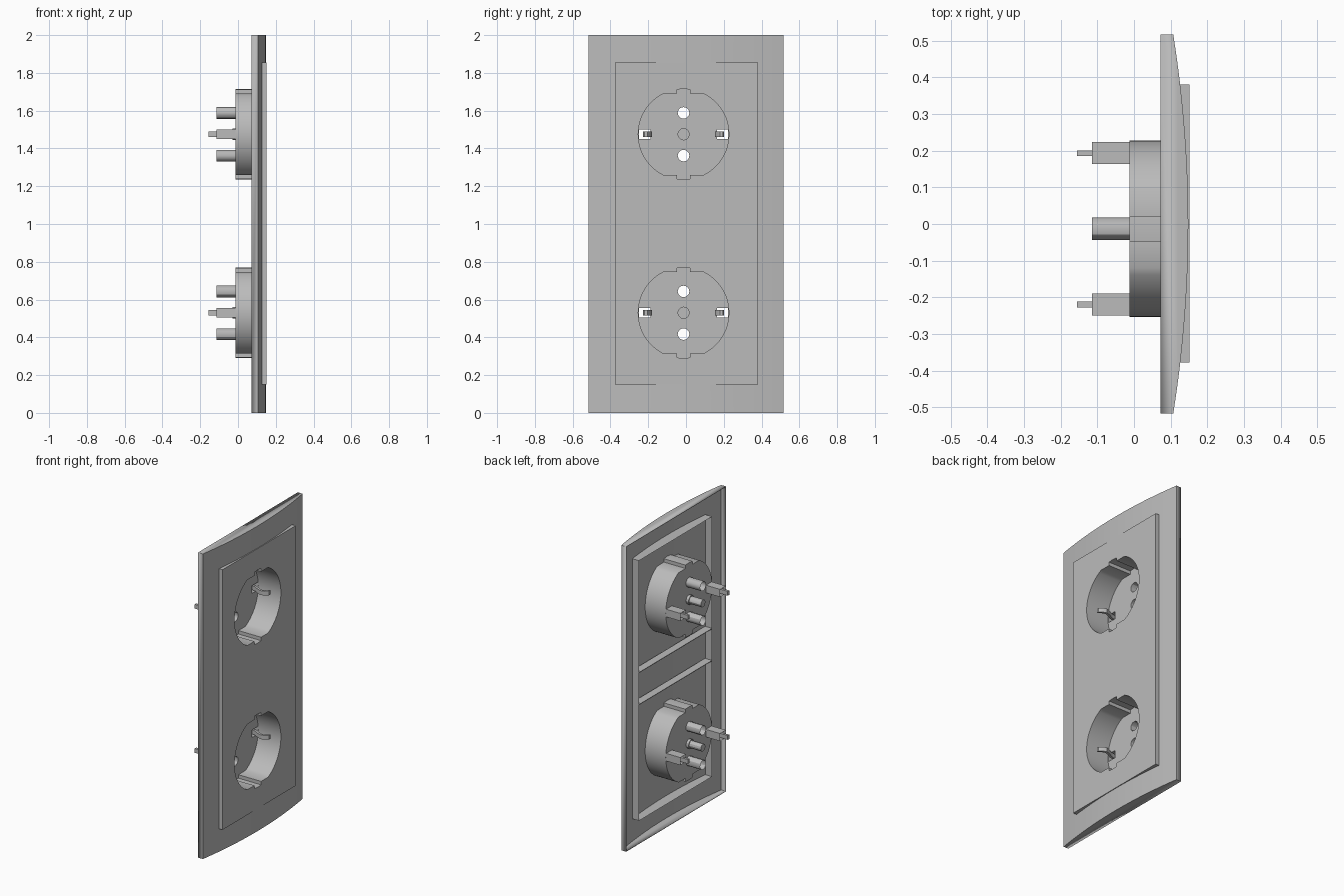
import bpy, bmesh
from math import sin, cos, pi, radians, asin

cube = bpy.data.objects.get("Cube")
if cube:
    bpy.data.objects.remove(cube, do_unlink=True)

grey = bpy.data.materials.new("plain_grey")
grey.use_nodes = True
grey.diffuse_color = (0.5, 0.5, 0.5, 1)
grey.node_tree.nodes["Principled BSDF"].inputs["Base Color"].default_value = (0.5, 0.5, 0.5, 1)

FRONT, BACK, FLOOR, PIN_END = 0.152, 0.072, -0.012, -0.115
HALF_W, HEIGHT = 0.517, 2.0
SOCKET_Y, SOCKET_Z = -0.013, (0.53, 1.475)


def finish(name, bm, smooth=False):
    bmesh.ops.recalc_face_normals(bm, faces=bm.faces)
    mesh = bpy.data.meshes.new(name)
    bm.to_mesh(mesh)
    bm.free()
    ob = bpy.data.objects.new(name, mesh)
    bpy.context.collection.objects.link(ob)
    mesh.materials.append(grey)
    if smooth:
        bpy.ops.object.select_all(action='DESELECT')
        ob.select_set(True)
        bpy.context.view_layer.objects.active = ob
        bpy.ops.object.shade_smooth_by_angle()
    return ob


def prism(name, loop, x0, x1, caps=(False, False), smooth=False):
    """Walls along x around a (y, z) loop, with optional end caps."""
    bm = bmesh.new()
    rings = [[bm.verts.new((x, y, z)) for y, z in loop] for x in (x0, x1)]
    a, b = rings
    n = len(loop)
    for i in range(n):
        j = (i + 1) % n
        bm.faces.new((a[i], a[j], b[j], b[i]))
    for ring, cap in zip(rings, caps):
        if cap:
            bm.faces.new(ring)
    return finish(name, bm, smooth)


def sheet(name, x, loops):
    """Flat panel at x: the first loop is the outline, the rest are holes."""
    bm = bmesh.new()
    edges = []
    for loop in loops:
        vs = [bm.verts.new((x, y, z)) for y, z in loop]
        edges += [bm.edges.new((vs[i - 1], vs[i])) for i in range(len(vs))]
    bmesh.ops.triangle_fill(bm, use_beauty=True, use_dissolve=False, edges=edges, normal=(1, 0, 0))
    return finish(name, bm)


def rect(y0, y1, z0, z1):
    return [(y0, z0), (y1, z0), (y1, z1), (y0, z1)]


def circle(y, z, r, n=16):
    return [(y + r * cos(2 * pi * i / n), z + r * sin(2 * pi * i / n)) for i in range(n)]


def cup_loop(zc, r=0.24, rib=0.215, notch=0.035):
    """Round outline with flat guide ribs and a centre notch, top and bottom."""
    end = asin(rib / r)
    quarter = [(r * cos(end * i / 12), r * sin(end * i / 12)) for i in range(13)]
    quarter += [(notch, rib), (notch, (r * r - notch * notch) ** 0.5)]
    upper = quarter + [(0, r)] + [(-y, z) for y, z in reversed(quarter)]
    full = upper + [(-y, -z) for y, z in upper[1:-1]]
    return [(SOCKET_Y + y, zc + z) for y, z in full]


# Curved outer frame: bowed front, side walls, top and bottom caps, open back
bm = bmesh.new()
section = [(BACK, -HALF_W)]
for i in range(25):
    t = -1 + i / 12
    section.append((0.148 - 0.041 * t * t, HALF_W * t))
section.append((BACK, HALF_W))
low, high = [[bm.verts.new((x, y, z)) for x, y in section] for z in (0, HEIGHT)]
for i in range(len(section) - 1):
    bm.faces.new((low[i], low[i + 1], high[i + 1], high[i]))
bm.faces.new(low)
bm.faces.new(high)
bmesh.ops.recalc_face_normals(bm, faces=bm.faces)
frame = finish("outer_frame", bm, smooth=True)
if frame.data.polygons[12].normal.x < 0:
    frame.data.flip_normals()
solid = frame.modifiers.new("thickness", 'SOLIDIFY')
solid.thickness, solid.offset = 0.004, -1

# Socket openings through the frame
cutters = []
for zc in SOCKET_Z:
    cutter = prism("opening_cutter", cup_loop(zc), -0.05, 0.3, (True, True))
    cutter.hide_render = True
    cutters.append(cutter)
    cut = frame.modifiers.new("opening", 'BOOLEAN')
    cut.operation, cut.solver, cut.object = 'DIFFERENCE', 'EXACT', cutter
bpy.context.view_layer.objects.active = frame
for m in list(frame.modifiers):
    bpy.ops.object.modifier_apply(modifier=m.name)
for cutter in cutters:
    bpy.data.objects.remove(cutter, do_unlink=True)

# Raised flat insert, its rim, and the two cross walls behind it
insert = rect(-0.377, 0.38, 0.15, 1.855)
sheet("insert_face", FRONT, [insert] + [cup_loop(z) for z in SOCKET_Z])
prism("insert_rim", insert, BACK + 0.003, FRONT)
for z in (0.91, 1.12):
    prism("cross_wall", rect(-0.377, 0.38, z - 0.002, z + 0.002), BACK + 0.003, 0.126, (True, True))


def contact(name, side, zc):
    """Bent spring strip lying in a side slot."""
    path = [(-0.155, 0.206), (-0.03, 0.206), (0.0, 0.2), (0.03, 0.183),
            (0.055, 0.175), (0.08, 0.182), (0.1, 0.2)]
    bm = bmesh.new()
    strip = [[bm.verts.new((x, SOCKET_Y + side * (y + d), zc + h))
              for d, h in rect(-0.008, 0.008, -0.014, 0.014)] for x, y in path]
    for a, b in zip(strip, strip[1:]):
        for i in range(4):
            j = (i + 1) % 4
            bm.faces.new((a[i], a[j], b[j], b[i]))
    bm.faces.new(strip[0])
    bm.faces.new(strip[-1])
    finish(name, bm, smooth=True)


# Socket cups with pin tubes, centre screw and side contacts
for zc in SOCKET_Z:
    outline = cup_loop(zc)
    prism("socket_cup_wall", outline, FLOOR, FRONT, smooth=True)
    pins = [circle(SOCKET_Y, zc + s * 0.113, 0.031, 12) for s in (-1, 1)]
    screw = circle(SOCKET_Y, zc, 0.03, 12)
    slots = []
    for s in (-1, 1):
        ys = sorted((SOCKET_Y + s * 0.176, SOCKET_Y + s * 0.236))
        slots.append(rect(ys[0], ys[1], zc - 0.025, zc + 0.025))
        contact("earth_contact", s, zc)
    sheet("socket_cup_floor", FLOOR, [outline, screw] + pins + slots)
    for loop in pins:
        prism("pin_tube", loop, PIN_END, FLOOR, smooth=True)
    for loop in slots:
        prism("contact_housing", loop, PIN_END, FLOOR)
    prism("screw_recess", screw, -0.03, FLOOR, (True, False), smooth=True)
    prism("screw_shank", circle(SOCKET_Y, zc, 0.024, 12), PIN_END, -0.03, (True, False), smooth=True)
